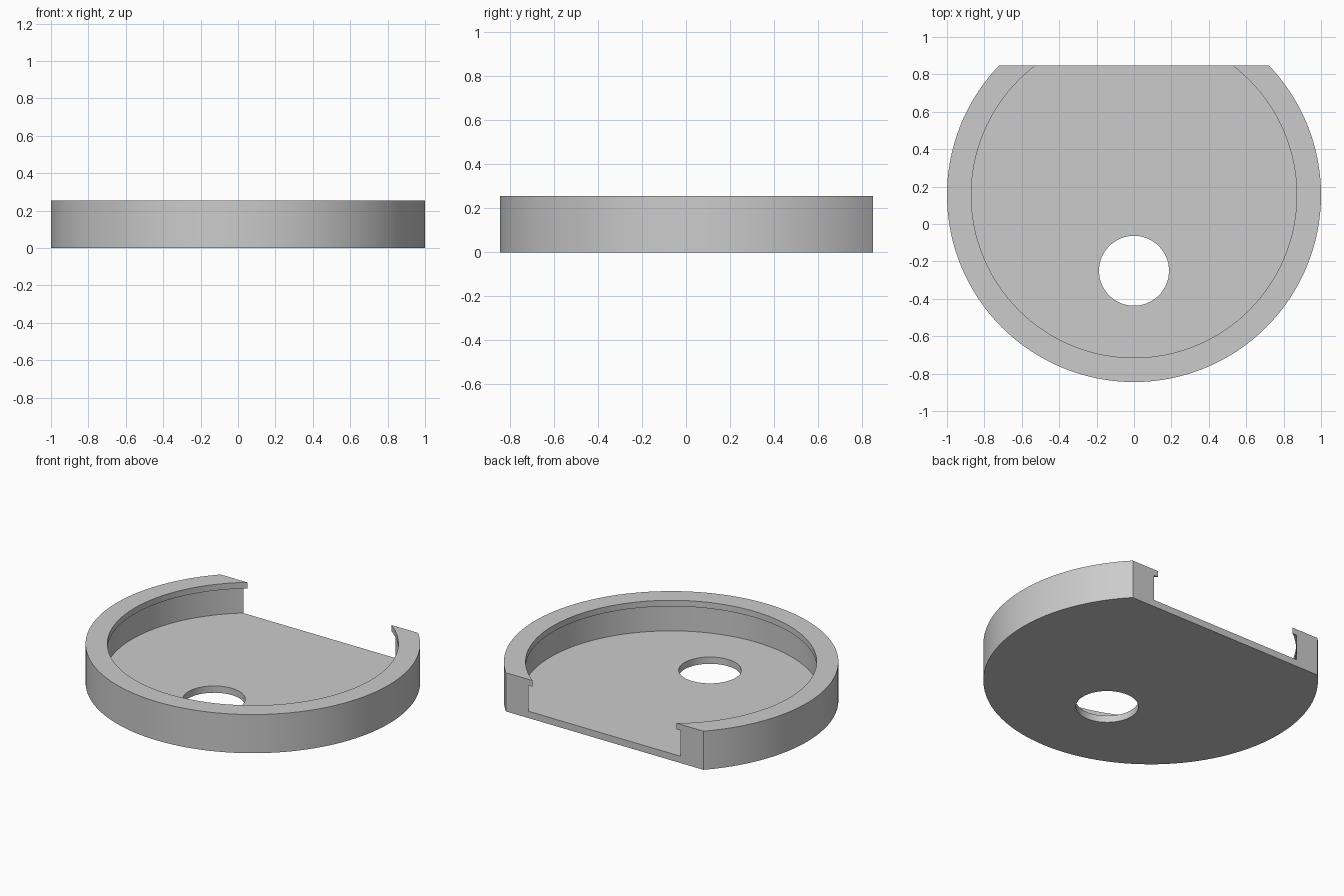
import bpy, bmesh, math
from mathutils import Matrix

if "Cube" in bpy.data.objects:
    bpy.data.objects.remove(bpy.data.objects["Cube"], do_unlink=True)

CENTRE_Y = 0.155      # disc axis
FLAT_Y = 0.848        # flat cut at the back
HEIGHT, FLOOR = 0.255, 0.045
LIP_R, WALL_R, LIP_DEPTH = 0.87, 0.888, 0.04
HOLE_Y, HOLE_R = -0.25, 0.187

grey = bpy.data.materials.new("plain_grey")
grey.use_nodes = True
colour = (0.6, 0.6, 0.6, 1)
grey.diffuse_color = colour
grey.node_tree.nodes["Principled BSDF"].inputs["Base Color"].default_value = colour


def make_object(name, bm):
    bmesh.ops.recalc_face_normals(bm, faces=bm.faces)
    mesh = bpy.data.meshes.new(name)
    bm.to_mesh(mesh)
    bm.free()
    mesh.materials.append(grey)
    obj = bpy.data.objects.new(name, mesh)
    bpy.context.collection.objects.link(obj)
    return obj


# Tray: revolved wall with an inward lip, closed by a floor
profile = [(1, 0), (1, HEIGHT), (LIP_R, HEIGHT), (LIP_R, HEIGHT - LIP_DEPTH),
           (WALL_R, HEIGHT - LIP_DEPTH), (WALL_R, FLOOR)]
bm = bmesh.new()
verts = [bm.verts.new((r, 0, z)) for r, z in profile]
edges = [bm.edges.new(pair) for pair in zip(verts, verts[1:])]
bmesh.ops.spin(bm, geom=verts + edges, cent=(0, 0, 0), axis=(0, 0, 1),
               angle=math.tau, steps=128)
bmesh.ops.remove_doubles(bm, verts=bm.verts, dist=0.0005)
bmesh.ops.holes_fill(bm, edges=[e for e in bm.edges if e.is_boundary], sides=0)
bmesh.ops.translate(bm, verts=bm.verts, vec=(0, CENTRE_Y, 0))
tray = make_object("round_tray", bm)

# Cutters: flat back edge and round floor hole
bm = bmesh.new()
bmesh.ops.create_cube(bm, size=1, matrix=Matrix.Translation((0, FLAT_Y + 0.5, 0.1))
                      @ Matrix.Diagonal((3, 1, 1, 1)))
back_cutter = make_object("back_cutter", bm)

bm = bmesh.new()
bmesh.ops.create_cone(bm, cap_ends=True, segments=64, radius1=HOLE_R, radius2=HOLE_R,
                      depth=0.5, matrix=Matrix.Translation((0, HOLE_Y, 0)))
hole_cutter = make_object("hole_cutter", bm)

bpy.ops.object.select_all(action='DESELECT')
bpy.context.view_layer.objects.active = tray
tray.select_set(True)
for cutter in (back_cutter, hole_cutter):
    cutter.hide_render = True
    mod = tray.modifiers.new(cutter.name, 'BOOLEAN')
    mod.operation = 'DIFFERENCE'
    mod.solver = 'EXACT'
    mod.object = cutter
    bpy.ops.object.modifier_apply(modifier=mod.name)
    bpy.data.objects.remove(cutter, do_unlink=True)

bpy.ops.object.shade_smooth_by_angle(angle=math.radians(30))
